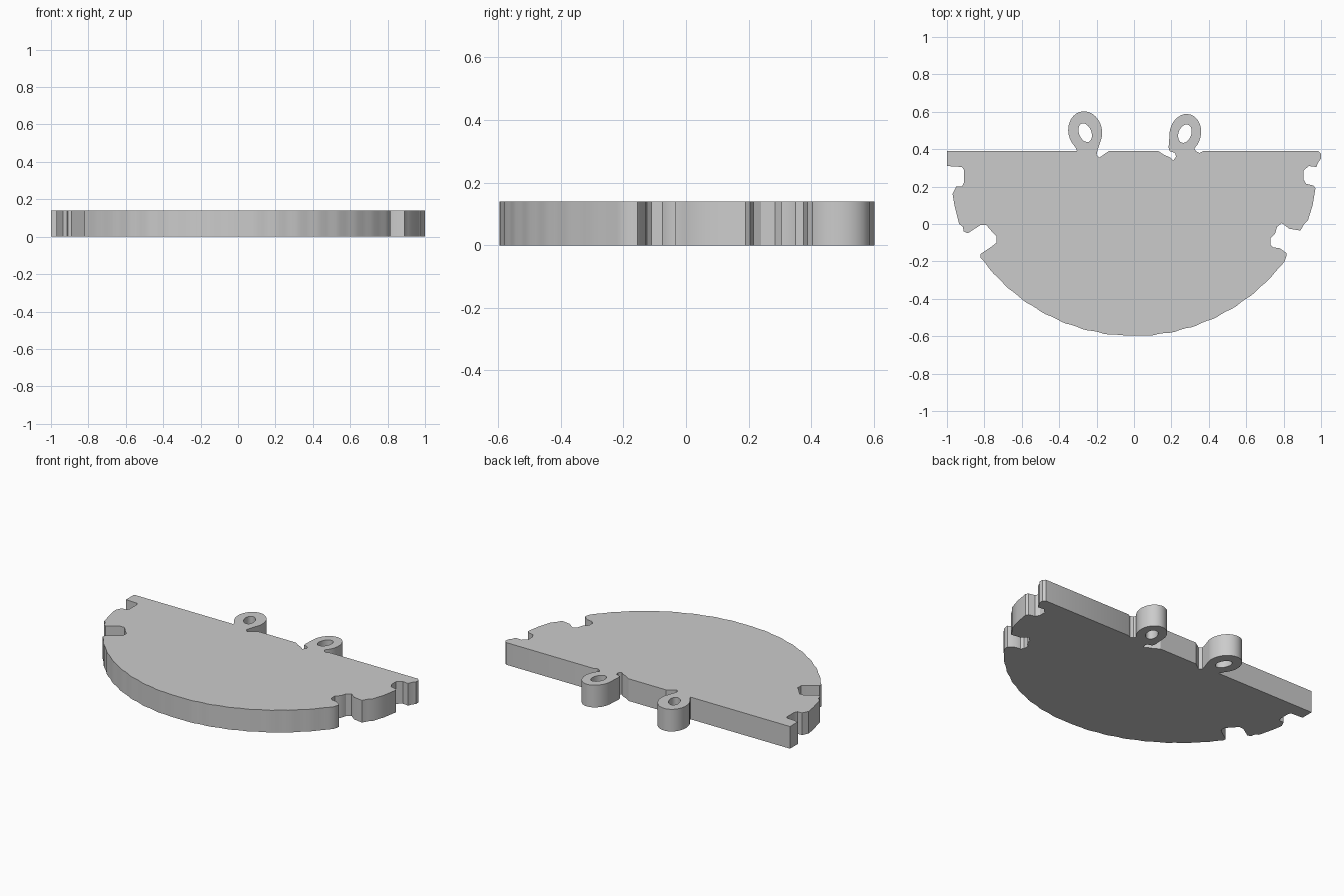
import bpy, bmesh
from math import sin, cos, radians

THICKNESS = 0.14

default = bpy.data.objects.get("Cube")
if default:
    bpy.data.objects.remove(default, do_unlink=True)

grey = bpy.data.materials.new("plain grey")
grey.use_nodes = True
grey.diffuse_color = (0.6, 0.6, 0.6, 1)
grey.node_tree.nodes["Principled BSDF"].inputs["Base Color"].default_value = grey.diffuse_color


def arc(cx, cy, rx, ry, start, end, count, tilt=0):
    """Points along part of an ellipse turned by tilt degrees."""
    points = []
    c, s = cos(radians(tilt)), sin(radians(tilt))
    for i in range(count):
        a = radians(start + (end - start) * i / (count - 1))
        u, v = rx * cos(a), ry * sin(a)
        points.append((cx + u * c - v * s, cy + u * s + v * c))
    return points


def add_spline(curve, points):
    spline = curve.splines.new("POLY")
    spline.points.add(len(points) - 1)
    for point, (x, y) in zip(spline.points, points):
        point.co = (x, y, 0, 1)
    spline.use_cyclic_u = True


# Left-hand picture side: top corner down through two notches
minus_x_edge = [
    (-1, .39), (-1, .31), (-.92, .305), (-.91, .29), (-.91, .22), (-.92, .2),
    (-.95, .2), (-.97, .16), (-.96, .1), (-.935, 0), (-.915, -.015),
    (-.91, -.04), (-.89, -.05), (-.82, -.005), (-.79, -.005), (-.76, -.04),
    (-.735, -.065), (-.735, -.1), (-.76, -.12), (-.82, -.16), (-.82, -.18)]

# Opposite side: lower corner up through its notches
plus_x_edge = [
    (.815, -.17), (.815, -.155), (.78, -.13), (.745, -.125), (.73, -.11),
    (.73, -.075), (.755, -.05), (.765, -.015), (.79, .005), (.83, -.025),
    (.89, -.035), (.91, 0), (.93, .02), (.955, .1), (.97, .19), (.96, .205),
    (.92, .215), (.905, .24), (.905, .285), (.935, .31), (.975, .305),
    (.985, .33), (1, .35), (1, .375), (.985, .39)]

# Round lower rim with tiny steps and a flat base
rim = arc(0, .41, 1.01, 1.01, 217, 323, 64)
rim = [(x, max(y + (.004 if i % 4 < 2 else 0), -.596)) for i, (x, y) in enumerate(rim)]

# Hanging loops and the small gaps at their feet
plus_loop = [(.37, .39), (.35, .38), (.33, .39)]
plus_loop += arc(.274, .484, .084, .105, -40, 200, 22, -12)
plus_loop += [(.185, .41), (.19, .39), (.22, .38), (.225, .36), (.21, .34),
              (.195, .355), (.16, .37), (.13, .39)]
minus_loop = [(-.135, .39), (-.185, .355), (-.2, .37), (-.195, .395)]
minus_loop += arc(-.261, .495, .09, .108, -30, 213, 22, 12)
minus_loop += [(-.31, .405), (-.305, .39)]

# Flat filled outline with two openings, extruded to thickness
curve = bpy.data.curves.new("plate_outline", "CURVE")
curve.dimensions = "2D"
curve.fill_mode = "BOTH"
curve.extrude = THICKNESS / 2
add_spline(curve, minus_x_edge + rim + plus_x_edge + plus_loop + minus_loop)
add_spline(curve, arc(-.261, .488, .033, .052, 0, 345, 24, 22))
add_spline(curve, arc(.272, .483, .034, .051, 0, 345, 24, -20))
outline = bpy.data.objects.new("plate_outline", curve)
bpy.context.collection.objects.link(outline)
bpy.context.view_layer.update()
mesh = bpy.data.meshes.new_from_object(
    outline.evaluated_get(bpy.context.evaluated_depsgraph_get()))
bpy.data.objects.remove(outline, do_unlink=True)

# Weld walls to faces and stand the plate on the ground
bm = bmesh.new()
bm.from_mesh(mesh)
bmesh.ops.remove_doubles(bm, verts=bm.verts, dist=0.0005)
bmesh.ops.translate(bm, verts=bm.verts, vec=(0, 0, THICKNESS / 2))
bmesh.ops.recalc_face_normals(bm, faces=bm.faces)
bm.to_mesh(mesh)
bm.free()
mesh.materials.clear()
mesh.materials.append(grey)

plate = bpy.data.objects.new("half_round_plate", mesh)
bpy.context.collection.objects.link(plate)
bpy.ops.object.select_all(action="DESELECT")
plate.select_set(True)
bpy.context.view_layer.objects.active = plate
bpy.ops.object.shade_smooth_by_angle(angle=radians(30))
